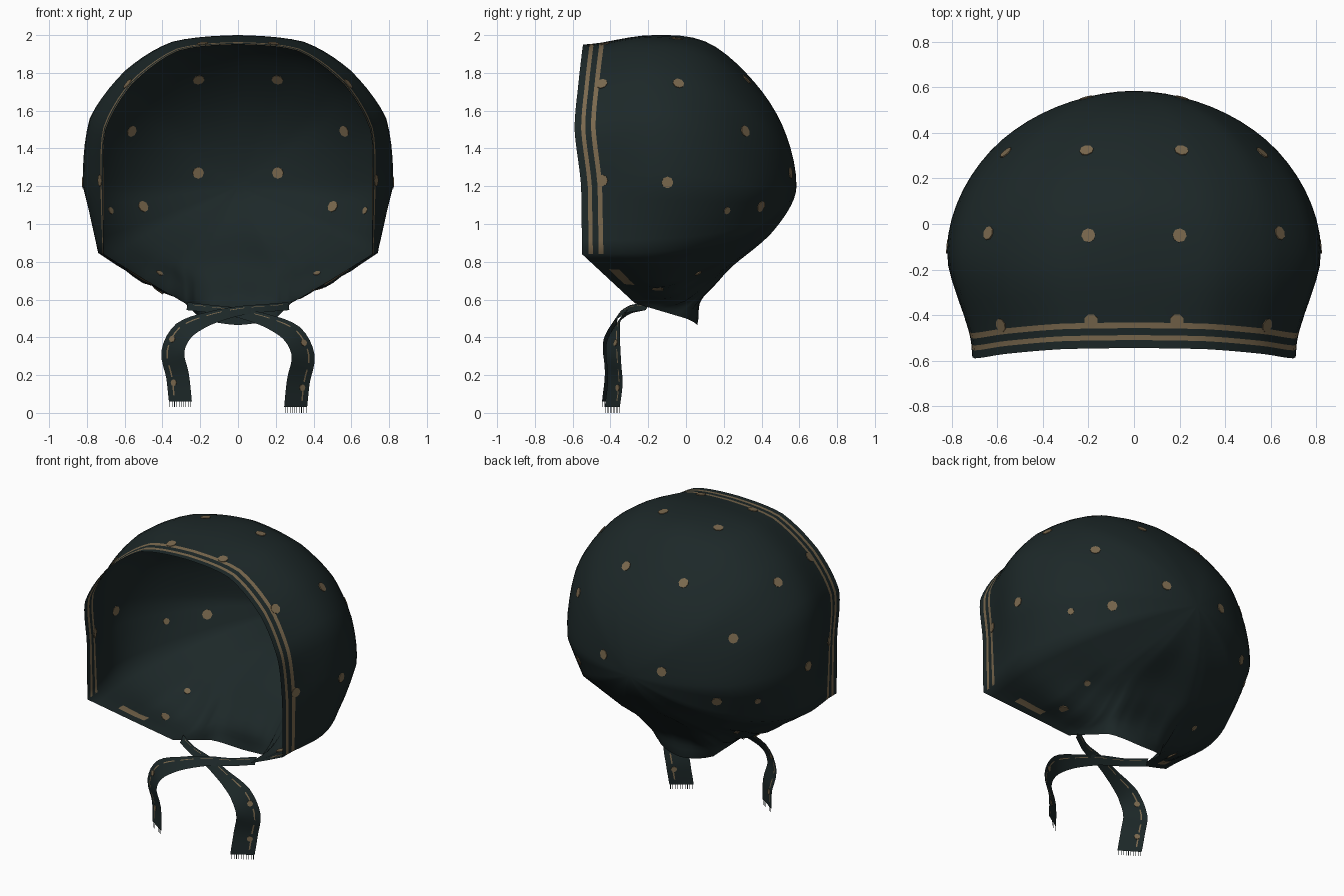
import bpy, bmesh, math
from mathutils import Vector
from mathutils.bvhtree import BVHTree

cube = bpy.data.objects.get("Cube")
if cube:
    bpy.data.objects.remove(cube, do_unlink=True)


def material(name, rgb):
    mat = bpy.data.materials.new(name)
    mat.use_nodes = True
    color = (*rgb, 1)
    mat.diffuse_color = color
    bsdf = mat.node_tree.nodes["Principled BSDF"]
    bsdf.inputs["Base Color"].default_value = color
    bsdf.inputs["Roughness"].default_value = 0.9
    return mat


CLOTH = material("dark teal cloth", (0.012, 0.021, 0.0215))
TAN = material("tan print", (0.195, 0.14, 0.076))


def finish(bm, name, materials, smooth=True):
    mesh = bpy.data.meshes.new(name)
    bm.to_mesh(mesh)
    obj = bpy.data.objects.new(name, mesh)
    bpy.context.collection.objects.link(obj)
    for mat in materials:
        mesh.materials.append(mat)
    for poly in mesh.polygons:
        poly.use_smooth = smooth
    return obj


def spline(a, b, c, d, t):
    """Smooth curve from b to c, guided by the neighbours a and d."""
    return (b * 2 + (c - a) * t + (a * 2 - b * 5 + c * 4 - d) * t * t
            + (b * 3 - a - c * 3 + d) * t ** 3) / 2


def curve_points(pts, steps):
    """Sample the inner spans of pts; the first and last are only guides."""
    out = [spline(*pts[i:i + 4], s / steps)
           for i in range(len(pts) - 3) for s in range(steps)]
    return out + [pts[-2]]


def at_length(pts, dist):
    for p, q in zip(pts, pts[1:]):
        step = (q - p).length
        if dist <= step and step > 0:
            return p.lerp(q, dist / step)
        dist -= step
    return pts[-1].copy()


# Hood: half rings from the crown down to the nape, mirrored to close the loop
OPENING = [(0, -.545, 1.95), (.32, -.55, 1.915), (.56, -.57, 1.74), (.70, -.59, 1.5),
           (.71, -.555, 1.2), (.71, -.55, .84), (.5, -.41, .71), (.28, -.27, .58),
           (.2, 0, .5), (0, .06, .465)]
WIDEST = [(0, -.18, 2), (.35, -.18, 1.965), (.6, -.18, 1.81), (.785, -.16, 1.56),
          (.82, -.15, 1.2), (.74, -.18, .85), (.5, -.12, .69), (.29, -.05, .6),
          (.2, .06, .59), (0, .08, .6)]
BACK = [(0, .35, 1.765), (.25, .365, 1.705), (.44, .37, 1.58), (.55, .365, 1.38),
        (.59, .36, 1.16), (.53, .31, .95), (.4, .26, .85), (.3, .24, .79),
        (.2, .25, .78), (0, .27, .81)]
POLE, CENTRE = Vector((0, .585, 1.2)), Vector((0, -.1, 1.2))
HEM = [0, .035, .057, .088, .113]     # stripe edges, measured from the opening
STEPS, ROWS = 5, 22


def full_ring(half):
    """Rounded over the crown and nape, straight between the points at the sides."""
    ring = [Vector(p) for p in half]
    ring += [Vector((-p[0], p[1], p[2])) for p in half[-2:0:-1]]
    count, out = len(ring), []
    for i in range(count):
        a, b, c, d = (ring[(i + k) % count] for k in (-1, 0, 1, 2))
        roundness = 0 if 4 <= min(i, count - 1 - i) < 8 else .75
        for s in range(STEPS):
            t = s / STEPS
            out.append(b.lerp(c, t).lerp(spline(a, b, c, d, t), roundness))
    return out


def bulged_middle(p, q, amount):
    mid = (p + q) / 2
    return mid + (mid - CENTRE).normalized() * amount


bm = bmesh.new()
columns = []
half_count = STEPS * (len(OPENING) - 1)
for i, (r, a, b) in enumerate(zip(*map(full_ring, (OPENING, WIDEST, BACK)))):
    # gathered folds fan out from the neck
    key = min(i, 2 * half_count - i) / STEPS
    gather = max(0, min(1, key - 5.2)) * max(0, min(1, 9.2 - key))
    a += (a - CENTRE).normalized() * .007 * gather * math.sin(i * 2.1)
    flare = a - r
    hem = r + Vector((flare.x * .13, flare.y * .24, flare.z * .18))
    upper = bulged_middle(a, b, (.085 - .006 * key) * max(0, min(1, (6.5 - key) / 2)))
    lower = bulged_middle(b, POLE, .055)
    beyond = Vector((-lower.x, lower.y, 2 * POLE.z - lower.z))
    path = curve_points([r * 2 - hem, r, hem, a, upper, b, lower, POLE, beyond], 10)
    total = sum((q - p).length for p, q in zip(path, path[1:]))
    rest = [HEM[-1] + (total - HEM[-1]) * k / ROWS for k in range(1, ROWS)]
    verts = [bm.verts.new(at_length(path, d)) for d in HEM + rest]
    columns.append((verts, key))
tip = bm.verts.new(POLE)
for (c0, k0), (c1, k1) in zip(columns, columns[1:] + columns[:1]):
    key = (k0 + k1) / 2
    for j in range(len(c0) - 1):
        face = bm.faces.new((c0[j], c0[j + 1], c1[j + 1], c1[j]))
        # two stripes along the hem, broken up where the cloth gathers
        face.material_index = int(j in (1, 3) and key < 5
                                  or j in (2, 3) and 5.5 < key < 6.3)
    bm.faces.new((c0[-1], tip, c1[-1]))
bmesh.ops.recalc_face_normals(bm, faces=bm.faces)
if sum((f.calc_center_median() - CENTRE).dot(f.normal) for f in bm.faces) < 0:
    bmesh.ops.reverse_faces(bm, faces=bm.faces)
surface = BVHTree.FromBMesh(bm)
finish(bm, "hood", [CLOTH, TAN])
bm.free()


def add_dot(bm, place, normal, radius):
    turn = normal.to_track_quat('Z', 'Y').to_matrix().to_4x4()
    turn.translation = place
    bmesh.ops.create_cone(bm, cap_ends=True, segments=8, radius1=radius,
                          radius2=radius, depth=.007, matrix=turn)


# Printed dots, showing on both sides of the cloth
DOTS = [(.2, -.05, 1.98), (.61, -.05, 1.72), (.21, .33, 1.77), (.56, .31, 1.49),
        (.21, .55, 1.27), (.8, -.1, 1.22), (.49, .38, 1.1), (.42, -.15, .65),
        (.19, -.43, 1.98), (.57, -.44, 1.73), (.75, -.45, 1.23)]
SMALL_DOTS = [(.65, .2, 1.08), (.42, .07, .73)]
bm = bmesh.new()
for spots, radius in ((DOTS, .031), (SMALL_DOTS, .02)):
    for x, y, z in spots:
        for side in (1, -1):
            place, normal, _, _ = surface.find_nearest(Vector((x * side, y, z)))
            add_dot(bm, place, normal, radius)
finish(bm, "hood_dots", [TAN], False)
bm.free()

# Ties: flat bands that cross under the chin and hang down with frayed ends
TIE = [(-.27, -.2, .565), (-.14, -.27, .55), (0, -.31, .53), (.16, -.36, .485),
       (.29, -.385, .415), (.345, -.385, .3), (.32, -.375, .17), (.305, -.39, .03)]
WIDTHS = [.05, .05, .06, .085, .13, .145, .145, .145]
ACROSS = [0, .22, .28, .65, 1]        # the second strip is the printed stripe


def tie(name, side, lift, forward):
    pts = [Vector((x * side, y + forward * (i > 0), z + lift * i / 7))
           for i, (x, y, z) in enumerate(TIE)]
    mid = curve_points([pts[0] * 2 - pts[1]] + pts + [pts[-1] * 2 - pts[-2]], 4)
    bm, rows, dots = bmesh.new(), [], bmesh.new()
    for i, p in enumerate(mid):
        along = mid[min(i + 1, len(mid) - 1)] - mid[max(i - 1, 0)]
        across = Vector((along.z, 0, -along.x)).normalized() * -side
        if i == len(mid) - 1:
            across = Vector((side, 0, 0))
        across = (across + Vector((0, .65, 0))).normalized()
        k = min(i // 4, 6)
        width = WIDTHS[k] + (WIDTHS[k + 1] - WIDTHS[k]) * (i / 4 - k)
        rows.append([bm.verts.new(p + across * width * (.5 - f)) for f in ACROSS])
        if i in (18, 25):
            add_dot(dots, p + across * width * .2, along.cross(across).normalized(), .018)
    for i, (r0, r1) in enumerate(zip(rows, rows[1:])):
        for j in range(len(ACROSS) - 1):
            face = bm.faces.new((r0[j], r0[j + 1], r1[j + 1], r1[j]))
            face.material_index = int(j == 1 and i % 3 > 0)
    # frayed threads
    first, last = rows[-1][0].co.copy(), rows[-1][-1].co.copy()
    thread, drop = (last - first) * .025, Vector((0, 0, -.03))
    for n in range(10):
        a = first.lerp(last, n / 10 + .03)
        bm.faces.new([bm.verts.new(v) for v in (a, a + thread, a + thread + drop, a + drop)])
    finish(bm, name, [CLOTH, TAN])
    finish(dots, name + "_dots", [TAN], False)
    bm.free()
    dots.free()


tie("left_tie", 1, 0, 0)
tie("right_tie", -1, .03, -.015)
